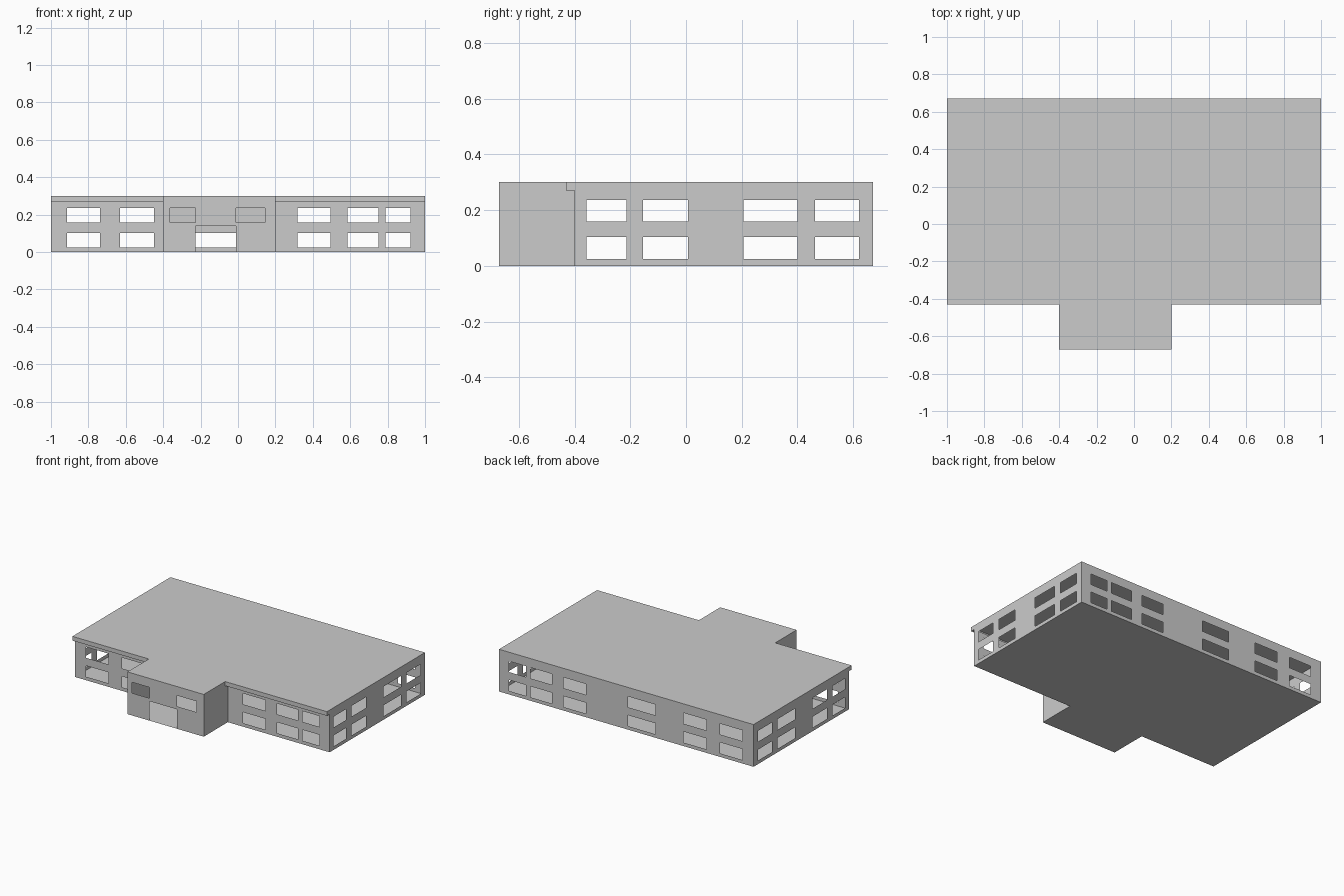
import bpy, bmesh
from mathutils import Vector

if "Cube" in bpy.data.objects:
    bpy.data.objects.remove(bpy.data.objects["Cube"])

H = 0.30                      # roof height
SOFFIT = 0.27                 # underside of front eave
FRONT, EAVE, BACK = -0.40, -0.43, 0.67
PORCH_L, PORCH_R, PORCH_Y = -0.40, 0.20, -0.67
STOREYS = [(0.025, 0.103), (0.159, 0.236)]


def finish(name, bm):
    mesh = bpy.data.meshes.new(name)
    bm.to_mesh(mesh)
    bm.free()
    obj = bpy.data.objects.new(name, mesh)
    bpy.context.collection.objects.link(obj)
    return obj


def slab(name, points, z, up=True):
    """Flat polygon at height z, points counter-clockwise from above."""
    bm = bmesh.new()
    vs = [bm.verts.new((x, y, z)) for x, y in points]
    bm.faces.new(vs if up else vs[::-1])
    return finish(name, bm)


def wall(name, start, end, holes=(), z0=0.0, z1=H):
    """Thin wall from start to end (outside on the right-hand side), with
    rectangular openings (a, b, bottom, top) in x or y along the wall."""
    axis = 0 if start[1] == end[1] else 1
    us = sorted({start[axis], end[axis], *(u for h in holes for u in h[:2])})
    zs = sorted({z0, z1, *(z for h in holes for z in h[2:])})
    if end[axis] < start[axis]:
        us.reverse()
    bm = bmesh.new()
    grid = []
    for u in us:
        x, y = (u, start[1]) if axis == 0 else (start[0], u)
        grid.append([bm.verts.new(Vector((x, y, z))) for z in zs])
    for i in range(len(us) - 1):
        for j in range(len(zs) - 1):
            u, z = (us[i] + us[i + 1]) / 2, (zs[j] + zs[j + 1]) / 2
            if not any(a < u < b and c < z < d for a, b, c, d in holes):
                bm.faces.new((grid[i][j], grid[i + 1][j],
                              grid[i + 1][j + 1], grid[i][j + 1]))
    return finish(name, bm)


def windows(columns):
    """One window per column on each storey."""
    return [(a, b, c, d) for a, b in columns for c, d in STOREYS]


def outline(front):
    return [(-1, front), (PORCH_L, front), (PORCH_L, PORCH_Y), (PORCH_R, PORCH_Y),
            (PORCH_R, front), (1, front), (1, BACK), (-1, BACK)]


LEFT_COLS = [(-0.914, -0.738), (-0.632, -0.45)]
RIGHT_COLS = [(0.318, 0.495), (0.585, 0.752), (0.788, 0.922)]
DOOR = (-0.228, -0.012)
SIDE_COLS = [(-0.357, -0.214), (-0.155, 0.008), (0.207, 0.40), (0.462, 0.62)]

# Floor and roof
slab("floor", outline(FRONT), 0, up=False)
slab("roof", outline(EAVE), H)

# Main block walls
wall("back_wall", (1, BACK), (-1, BACK), windows(LEFT_COLS + [DOOR] + RIGHT_COLS))
wall("right_wall", (1, FRONT), (1, BACK), windows(SIDE_COLS))
wall("left_wall", (-1, BACK), (-1, FRONT), windows(SIDE_COLS))

# Front wings, each with a projecting eave
for side, x0, x1, cols in (("left", -1, PORCH_L, LEFT_COLS),
                           ("right", PORCH_R, 1, RIGHT_COLS)):
    wall(side + "_front_wall", (x0, FRONT), (x1, FRONT), windows(cols), z1=SOFFIT)
    wall(side + "_fascia", (x0, EAVE), (x1, EAVE), z0=SOFFIT)
    slab(side + "_soffit", [(x0, EAVE), (x1, EAVE), (x1, FRONT), (x0, FRONT)],
         SOFFIT, up=False)
wall("left_eave_end", (-1, FRONT), (-1, EAVE), z0=SOFFIT)
wall("right_eave_end", (1, EAVE), (1, FRONT), z0=SOFFIT)

# Entrance block: doorway and two upper windows
up0, up1 = STOREYS[1]
wall("entrance_front", (PORCH_L, PORCH_Y), (PORCH_R, PORCH_Y),
     [(*DOOR, 0, 0.138), (-0.364, -0.228, up0, up1), (-0.012, 0.144, up0, up1)])
wall("entrance_right", (PORCH_R, PORCH_Y), (PORCH_R, FRONT))
wall("entrance_left", (PORCH_L, FRONT), (PORCH_L, PORCH_Y))
